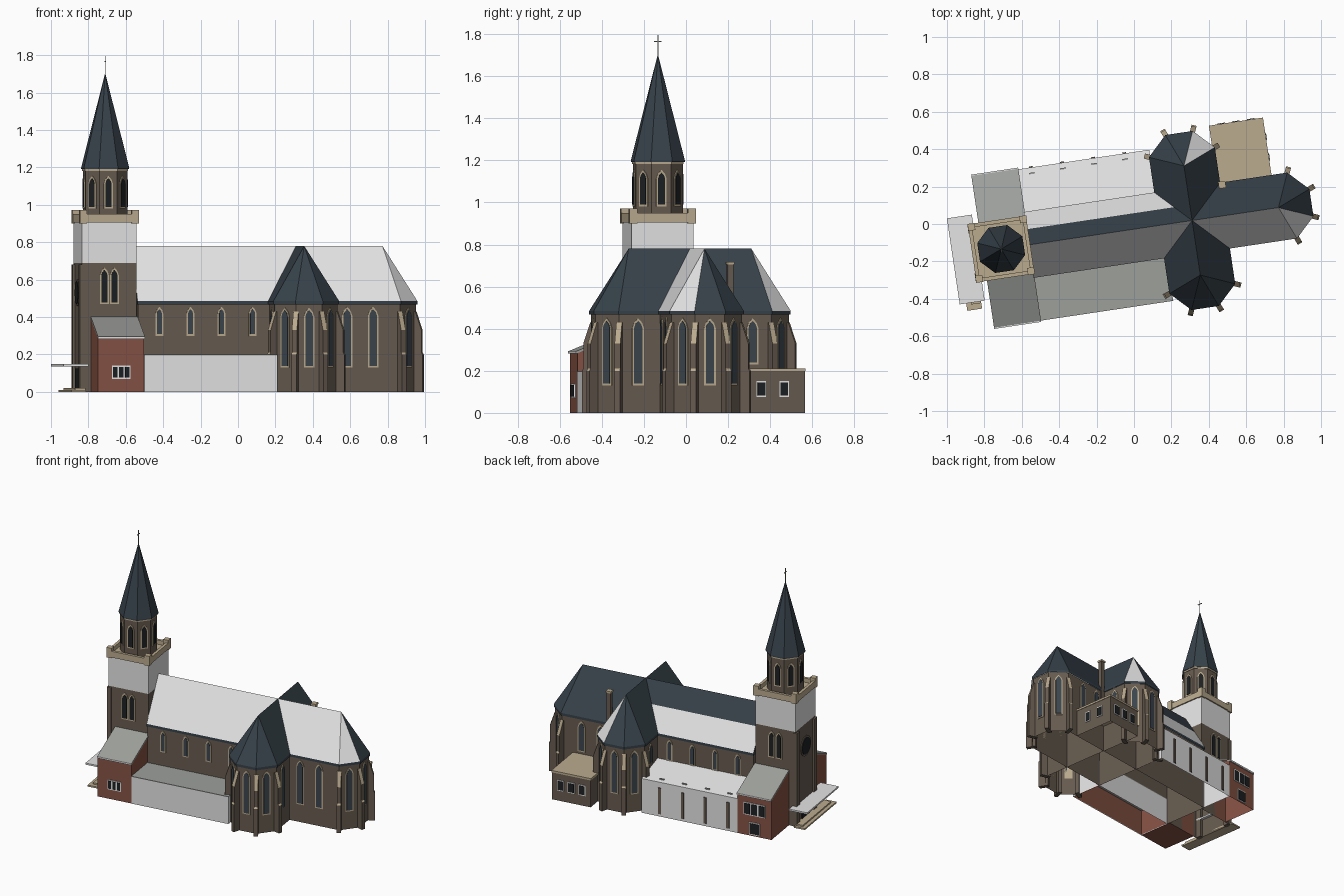
import bpy, bmesh
from math import radians, cos, sin, pi
from mathutils import Matrix, Vector

cube = bpy.data.objects.get("Cube")
if cube:
    bpy.data.objects.remove(cube)

# Materials
MATS = {}
for mat_name, rgb in {
    "brown_brick": (.135, .105, .08), "slate": (.038, .054, .068),
    "white": (.78, .78, .78), "sandstone": (.5, .41, .275),
    "red_brick": (.24, .085, .058), "grey_roof": (.34, .35, .33),
    "window_glass": (.045, .06, .075), "dark_opening": (.012, .014, .016),
}.items():
    m = bpy.data.materials.new(mat_name)
    m.use_nodes = True
    m.diffuse_color = (*rgb, 1)
    m.node_tree.nodes["Principled BSDF"].inputs["Base Color"].default_value = (*rgb, 1)
    MATS[mat_name] = m

# The whole building is turned slightly about z
PLACE = Matrix.Translation((.004, -.027, 0)) @ Matrix.Rotation(radians(8.5), 4, 'Z')
UP = Vector((0, 0, 1))
ALONG = Vector((1, 0, 0))
NORTH = Vector((0, 1, 0))
TOWER = -.722
CROSS = .31
ARM = .17      # half width of every arm
END = .777     # centre of the chancel end
WING = .295    # centre of each transept end


def finish(name, bm, mats, rule=None):
    """Turn a bmesh into a placed object; rule picks a material slot per face."""
    bm.normal_update()
    if rule:
        for f in bm.faces:
            f.material_index = rule(f.normal)
    mesh = bpy.data.meshes.new(name)
    bm.to_mesh(mesh)
    bm.free()
    for mat in mats:
        mesh.materials.append(MATS[mat])
    ob = bpy.data.objects.new(name, mesh)
    ob.matrix_world = PLACE
    bpy.context.collection.objects.link(ob)


def extrude(name, pts, h, mats, frame, rule=None, drop=None):
    """Extrude a flat outline by h; drop removes caps facing the given directions."""
    bm = bmesh.new()
    base = bm.faces.new([bm.verts.new((x, y, 0)) for x, y in pts])
    top = bmesh.ops.extrude_face_region(bm, geom=[base])["geom"]
    bmesh.ops.translate(bm, vec=(0, 0, h), verts=[v for v in top if isinstance(v, bmesh.types.BMVert)])
    bmesh.ops.recalc_face_normals(bm, faces=bm.faces)
    bm.transform(frame)
    bm.normal_update()
    if drop:
        bmesh.ops.delete(bm, geom=[f for f in bm.faces if drop(f.normal)], context='FACES')
    finish(name, bm, mats, rule)


def hull(name, pts, mats, rule=None):
    """Convex solid with an open underside."""
    bm = bmesh.new()
    for p in pts:
        bm.verts.new(p)
    bmesh.ops.convex_hull(bm, input=bm.verts[:])
    bmesh.ops.recalc_face_normals(bm, faces=bm.faces)
    bm.normal_update()
    bmesh.ops.delete(bm, geom=[f for f in bm.faces if f.normal.z < -.9], context='FACES')
    finish(name, bm, mats, rule)


def at(z):
    return Matrix.Translation((0, 0, z))


def rect(u0, u1, v0, v1):
    return [(u0, v0), (u1, v0), (u1, v1), (u0, v1)]


def box(name, u0, u1, v0, v1, z0, z1, mat, drop=None):
    extrude(name, rect(u0, u1, v0, v1), z1 - z0, [mat], at(z0), drop=drop)


def axes(x, y, z, loc):
    return Matrix.Translation(loc) @ Matrix((x, y, z)).transposed().to_4x4()


def heading(deg):
    return Vector((cos(radians(deg)), sin(radians(deg)), 0))


def octagon(apothem, cu):
    r = apothem / cos(pi / 8)
    return [(cu + r * cos(pi / 8 + k * pi / 4), r * sin(pi / 8 + k * pi / 4)) for k in range(8)]


def arm_end(apothem, cu, cv, deg):
    """Four corners of a half octagon that faces deg."""
    r = apothem / cos(pi / 8)
    return [(cu + r * heading(deg + a).x, cv + r * heading(deg + a).y) for a in (-67.5, -22.5, 22.5, 67.5)]


def plate(name, loc, deg, pts, depth, mat):
    n = heading(deg)
    extrude(name, pts, depth, [mat], axes(UP.cross(n), UP, n, loc))


def lancet(name, u, v, deg, z0, z1, w, glass="window_glass"):
    """Pointed window: stone surround with a pane over it."""
    def outline(half, lo, hi):
        s = hi - half * 1.7
        return [(-half, lo), (half, lo), (half, s), (half * .7, s + half * .9), (0, hi),
                (-half * .7, s + half * .9), (-half, s)]
    plate(name + "_surround", (u, v, 0), deg, outline(w / 2, z0, z1), .005, "sandstone")
    plate(name + "_pane", (u, v, 0), deg, outline(w / 2 - .008, z0 + .009, z1 - .013), .008, glass)


def casement(name, u, v, deg, z0, z1, w, panes):
    """Square window: white frame with dark panes."""
    plate(name + "_frame", (u, v, 0), deg, rect(-w / 2, w / 2, z0, z1), .005, "white")
    step = w / panes
    for i in range(panes):
        a = -w / 2 + i * step
        plate(name + "_pane", (u, v, 0), deg, rect(a + .005, a + step - .005, z0 + .007, z1 - .007),
              .008, "dark_opening")


def buttress(u, v, deg):
    n = heading(deg)
    t = n.cross(UP)
    prof = [(-.03, 0), (.04, 0), (.04, .2), (.034, .21), (.034, .33), (0, .43), (-.03, .43)]
    extrude("buttress", prof, .028, ["brown_brick", "sandstone"],
            axes(n, UP, t, Vector((u, v, 0)) - t * .014), rule=lambda f: int(.2 < f.z))


def flat(n):
    return abs(n.z) > .9


def under(n):
    return n.z < -.9


# Brick walls of the nave with chancel, and of the transept
extrude("nave_walls", [(-.57, -ARM)] + arm_end(ARM, END, 0, 0) + [(-.57, ARM)], .47,
        ["brown_brick"], at(0), drop=flat)
extrude("transept_walls", arm_end(ARM, CROSS, -WING, -90) + arm_end(ARM, CROSS, WING, 90), .47,
        ["brown_brick"], at(0), drop=flat)

# Roofs with a thin slate fascia
EAVE = ARM + .008
RIDGE = .78
BREAK = .64                                            # height where the north slope turns to slate
INNER = EAVE * (RIDGE - BREAK) / (RIDGE - .485)


def eaves(pts):
    return [(x, y, z) for x, y in pts for z in (.467, .485)]


hull("nave_roof_lower", eaves(rect(-.574, CROSS, -EAVE, EAVE))
     + [(x, y, BREAK) for x, y in rect(-.574, CROSS, -INNER, INNER)],
     ["slate", "white"], lambda n: int(n.z > .1))
hull("nave_roof_upper", [(x, y, BREAK) for x, y in rect(-.574, CROSS, -INNER, INNER)]
     + [(-.574, 0, RIDGE), (CROSS, 0, RIDGE)],
     ["slate", "white"], lambda n: int(n.z > .1 and n.y < 0))
hull("chancel_roof", eaves([(CROSS, -EAVE)] + arm_end(EAVE, END, 0, 0) + [(CROSS, EAVE)])
     + [(CROSS, 0, RIDGE), (END, 0, RIDGE)],
     ["slate", "white"], lambda n: int(n.z > .1 and n.y < -.2))
hull("transept_roof", eaves(arm_end(EAVE, CROSS, -WING, -90) + arm_end(EAVE, CROSS, WING, 90))
     + [(CROSS, -WING, RIDGE), (CROSS, WING, RIDGE)],
     ["slate", "white"], lambda n: int(n.z > .1 and n.x > .2 and n.y > .2))

# Windows and buttresses round the three polygonal ends
for cu, cv, deg in ((END, 0, 0), (CROSS, -WING, -90), (CROSS, WING, 90)):
    for turn in (-45, 0, 45):
        p = Vector((cu, cv, 0)) + heading(deg + turn) * ARM
        lancet("end_window", p.x, p.y, deg + turn, .13, .45, .056)
    for (u, v), turn in zip(arm_end(ARM, cu, cv, deg), (-67.5, -22.5, 22.5, 67.5)):
        buttress(u, v, deg + turn)

# Clerestory, chancel and transept side windows
for side in (-1, 1):
    for i in range(4):
        lancet("clerestory_window", -.455 + i * .168, side * ARM, side * 90, .3, .455, .042)
    low = .13 if side < 0 else .23
    for u in (.56, .70):
        lancet("chancel_window", u, side * ARM, side * 90, low, .455, .056)
    lancet("transept_east_window", CROSS + ARM, side * .275, 0, low, .45, .056)
    lancet("transept_west_window", CROSS - ARM, side * .275, 180, .3, .45, .056)

# South aisle with a flat roof, north aisle with a lean-to roof
box("south_aisle", -.571, .147, -.41, -ARM, 0, .195, "white", flat)
box("south_aisle_roof", -.571, .147, -.41, -ARM, .195, .2, "grey_roof")
box("south_aisle_lining", -.565, .141, -.404, -ARM, 0, .19, "red_brick", flat)
extrude("north_aisle", [(ARM, 0), (.408, 0), (.408, .25), (ARM, .3)], .71, ["white"],
        axes(NORTH, UP, ALONG, (-.571, 0, 0)), drop=under)
for i in range(4):
    u = -.5 + i * .168
    plate("aisle_slit", (u, .408, 0), 90, rect(-.01, .01, .02, .21), .006, "brown_brick")
    box("roof_vent", u - .016, u + .016, .372, .38, .25, .264, "grey_roof")

# Tower
body = .148
box("tower_walls", TOWER - body, TOWER + body, -body, body, 0, .69, "brown_brick", flat)
box("tower_belt", TOWER - body, TOWER + body, -body, body, .69, .91, "white", flat)
box("tower_deck", TOWER - body, TOWER + body, -body, body, .905, .92, "sandstone")
rim = .157
for s in (-1, 1):
    a, b = sorted((s * rim, s * (rim - .02)))
    box("parapet_side", TOWER - rim, TOWER + rim, a, b, .905, .95, "sandstone")
    box("parapet_end", TOWER + a, TOWER + b, -rim, rim, .905, .95, "sandstone")
    for t in (-1, 1):
        c, d = sorted((t * (rim + .002), t * (rim - .036)))
        e, f = sorted((s * (rim + .002), s * (rim - .036)))
        box("parapet_corner", TOWER + c, TOWER + d, e, f, .9, .972, "sandstone")
    for off in (-.027, .027):
        lancet("tower_window", TOWER + off, s * body, s * 90, .47, .665, .048, "dark_opening")
    e, f = sorted((s * (body + .003), s * (body - .04)))
    box("tower_pilaster", TOWER - body - .012, TOWER - body + .02, e, f, 0, .68, "brown_brick")

# Round west window and portal
WEST = TOWER - body
for name, r, depth, mat in (("rose_surround", .072, .005, "brown_brick"), ("rose_pane", .06, .008, "dark_opening")):
    ring = [(r * cos(k * pi / 12), .53 + r * sin(k * pi / 12)) for k in range(24)]
    plate(name, (WEST, 0, 0), 180, ring, depth, mat)
plate("west_door", (WEST, 0, 0), 180, rect(-.06, .06, .02, .125), .006, "dark_opening")

# Belfry, spire and cross
drum = .113
extrude("belfry", octagon(drum, TOWER), .28, ["brown_brick"], at(.915), drop=under)
for k in range(8):
    p = heading(k * 45) * drum
    lancet("belfry_window", TOWER + p.x, p.y, k * 45, .98, 1.155, .05, "dark_opening")
extrude("belfry_cornice", octagon(drum + .004, TOWER), .012, ["sandstone"], at(1.182))
hull("spire", [(x, y, z) for x, y in octagon(.122, TOWER) for z in (1.192, 1.2)] + [(TOWER, 0, 1.705)], ["slate"])
box("cross_post", TOWER - .002, TOWER + .002, -.002, .002, 1.68, 1.795, "grey_roof")
box("cross_arm", TOWER - .002, TOWER + .002, -.018, .018, 1.763, 1.768, "grey_roof")

# Red annexes on both sides of the tower
for side in (-1, 1):
    out = NORTH * side
    side_frame = axes(out, UP, ALONG, (-.822, 0, 0))
    extrude("annex_walls", [(body, 0), (.408, 0), (.408, .285), (body, .39)], .25, ["red_brick"],
            side_frame, drop=under)
    extrude("annex_roof", [(body, .39), (.413, .282), (.413, .294), (body, .402)], .254, ["grey_roof"], side_frame)
    extrude("annex_gutter", rect(.408, .417, .283, .295), .254, ["white"], side_frame)
    if side < 0:
        casement("annex_window", -.697, -.408, -90, .07, .14, .1, 3)
    else:
        casement("annex_window", -.697, .408, 90, .15, .24, .16, 3)
        casement("annex_door", -.697, .408, 90, .01, .1, .08, 1)

# West canopy and steps
box("canopy", -.985, WEST + .02, -.26, .205, .136, .148, "white")
box("lower_step", -.95, -.87, -.3, .17, 0, .011, "sandstone")
box("upper_step", -.925, -.87, -.27, .15, .011, .021, "sandstone")

# Vestry with a flat roof and the chimney
box("vestry_walls", .478, .762, ARM, .484, 0, .2, "brown_brick", flat)
box("vestry_roof", .474, .766, ARM, .488, .198, .212, "sandstone")
for v in (.275, .385):
    casement("vestry_window", .762, v, 0, .075, .152, .046, 1)
for u in (.54, .62, .70):
    casement("vestry_window", u, .484, 90, .075, .152, .05, 1)
box("chimney", .482, .512, .15, .18, .2, .705, "brown_brick")
box("chimney_cap", .478, .516, .146, .184, .705, .718, "sandstone")
